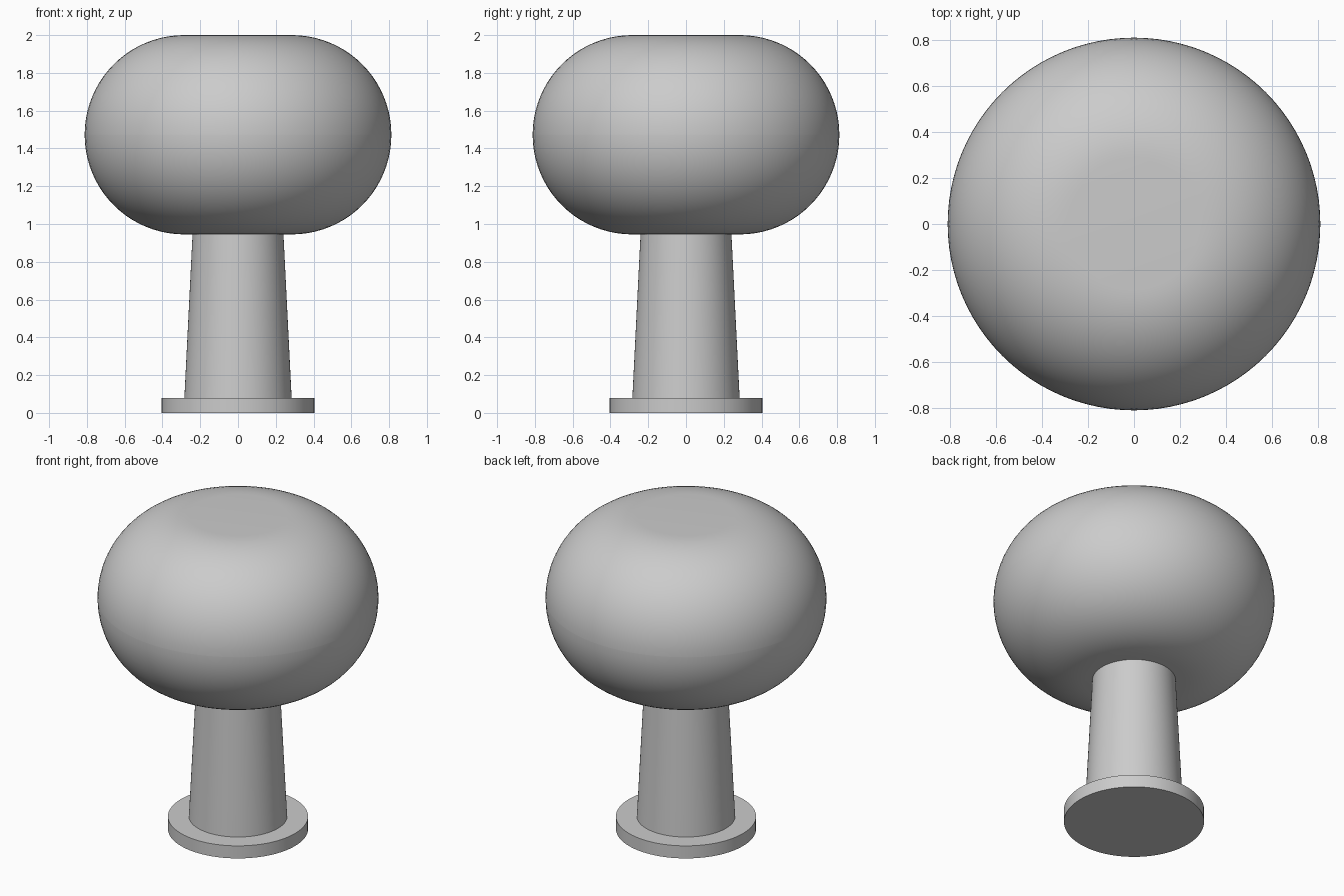
import bpy
import math

cube = bpy.data.objects.get("Cube")
if cube:
    bpy.data.objects.remove(cube, do_unlink=True)

grey = bpy.data.materials.new("light_grey")
grey.use_nodes = True
colour = (0.6, 0.6, 0.6, 1)
grey.diffuse_color = colour
grey.node_tree.nodes["Principled BSDF"].inputs["Base Color"].default_value = colour


def round_part(name, bottom, top, r_bottom, r_top, sides=96):
    """Capped upright cylinder or cone between two heights."""
    bpy.ops.mesh.primitive_cone_add(
        vertices=sides, radius1=r_bottom, radius2=r_top,
        depth=top - bottom, location=(0, 0, (bottom + top) / 2))
    part = bpy.context.object
    part.name = name
    part.data.materials.append(grey)
    return part


def smooth(part):
    bpy.ops.object.select_all(action="DESELECT")
    part.select_set(True)
    bpy.context.view_layer.objects.active = part
    bpy.ops.object.shade_smooth_by_angle(angle=math.radians(30))


# Foot disc and tapered stem
foot = round_part("base_disc", 0, 0.08, 0.405, 0.405)
stem = round_part("stem", 0.08, 0.96, 0.284, 0.24)

# Rounded head: a disc whose rims are fully rounded to a half circle
head = round_part("rounded_head", 0.945, 2.0, 0.812, 0.812)
rounding = head.modifiers.new("rounding", "BEVEL")
rounding.width = 0.527
rounding.segments = 20
rounding.limit_method = "ANGLE"
rounding.use_clamp_overlap = False
bpy.context.view_layer.objects.active = head
bpy.ops.object.modifier_apply(modifier=rounding.name)

for part in (foot, stem, head):
    smooth(part)
